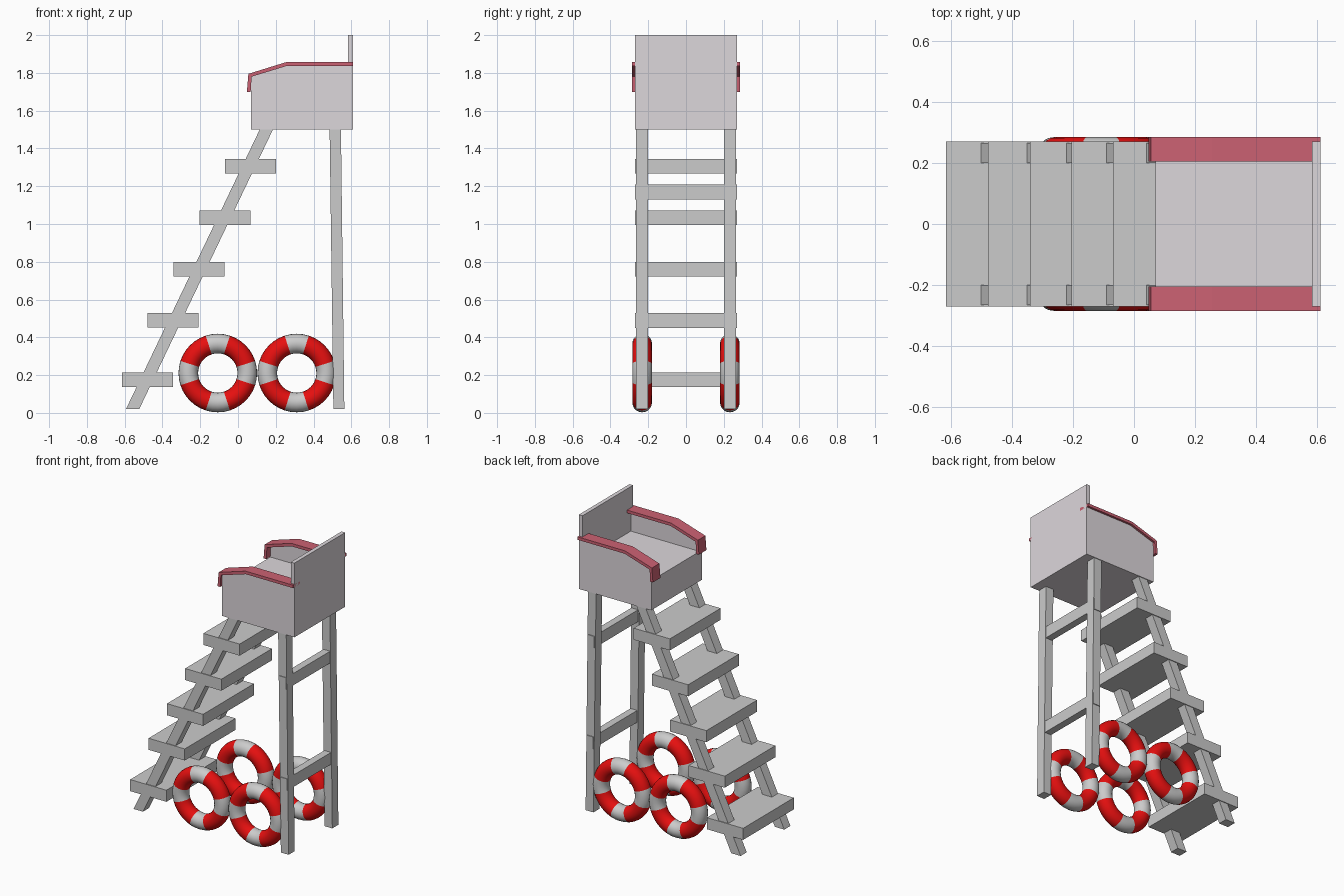
import bpy, bmesh, math

if "Cube" in bpy.data.objects:
    bpy.data.objects.remove(bpy.data.objects["Cube"])


def material(name, rgb):
    m = bpy.data.materials.new(name)
    m.diffuse_color = (*rgb, 1)
    m.use_nodes = True
    m.node_tree.nodes["Principled BSDF"].inputs["Base Color"].default_value = m.diffuse_color
    return m


PALE = material("pale_paint", (0.72, 0.68, 0.71))
PINK = material("armrest_pink", (0.6, 0.12, 0.17))
RED = material("ring_red", (0.8, 0.005, 0.005))
WHITE = material("ring_white", (0.7, 0.7, 0.7))


def prism(name, profile, y0, y1, mat=None):
    """Extrude an (x, z) profile from y0 to y1."""
    bm = bmesh.new()
    face = bm.faces.new([bm.verts.new((x, y0, z)) for x, z in profile])
    ext = bmesh.ops.extrude_face_region(bm, geom=[face])["geom"]
    verts = [v for v in ext if isinstance(v, bmesh.types.BMVert)]
    bmesh.ops.translate(bm, verts=verts, vec=(0, y1 - y0, 0))
    bmesh.ops.recalc_face_normals(bm, faces=bm.faces)
    me = bpy.data.meshes.new(name)
    bm.to_mesh(me)
    bm.free()
    ob = bpy.data.objects.new(name, me)
    bpy.context.collection.objects.link(ob)
    if mat:
        me.materials.append(mat)
    return ob


def box(name, x0, x1, z0, z1, y=0.27, mat=None):
    return prism(name, [(x0, z0), (x1, z0), (x1, z1), (x0, z1)], -y, y, mat)


def pair(name, profile, y0, y1, mat=None):
    """The same prism on both sides."""
    prism(name + "_left", profile, y0, y1, mat)
    prism(name + "_right", profile, -y1, -y0, mat)


def ring(name, x, y):
    """Life ring with four white bands."""
    bpy.ops.mesh.primitive_torus_add(
        major_segments=40, minor_segments=20, major_radius=0.156,
        minor_radius=0.052, location=(x, y, 0.211),
        rotation=(math.pi / 2, 0, 0))
    ob = bpy.context.object
    ob.name = name
    ob.data.materials.append(RED)
    ob.data.materials.append(WHITE)
    for p in ob.data.polygons:
        a = math.degrees(math.atan2(p.center.y, p.center.x)) % 90
        p.material_index = int(a < 18 or a > 72)
        p.use_smooth = True


# Seat: block, side walls, back board
box("seat", 0.07, 0.59, 1.5, 1.70, mat=PALE)
pair("seat_side", [(0.07, 1.5), (0.59, 1.5), (0.59, 1.84), (0.26, 1.84),
                   (0.07, 1.782)], 0.245, 0.27, PALE)
box("seat_back", 0.583, 0.61, 1.5, 2.0, mat=PALE)

# Bent armrests
pair("armrest", [(0.047, 1.70), (0.055, 1.795), (0.255, 1.857), (0.61, 1.857),
                 (0.61, 1.837), (0.258, 1.837), (0.072, 1.78), (0.067, 1.70)],
     0.205, 0.285, PINK)

# Sloping stringers and upright rear legs
pair("stair_stringer", [(-0.593, 0.02), (-0.523, 0.02), (0.185, 1.5),
                        (0.115, 1.5)], 0.2, 0.265)
pair("rear_leg", [(0.505, 0.02), (0.563, 0.02), (0.545, 1.5), (0.485, 1.5)],
     0.2, 0.265)

# Steps
for i, (x, z) in enumerate([(-0.48, 0.175), (-0.343, 0.49), (-0.206, 0.76),
                            (-0.07, 1.033), (0.066, 1.306)]):
    box(f"step_{i + 1}", x - 0.135, x + 0.135, z - 0.039, z + 0.039)

# Rear cross bars
box("lower_crossbar", 0.504, 0.554, 0.45, 0.53)
box("upper_crossbar", 0.497, 0.547, 1.13, 1.21)

# Four life rings
for side, y in (("left", 0.232), ("right", -0.232)):
    ring(f"front_life_ring_{side}", -0.107, y)
    ring(f"rear_life_ring_{side}", 0.311, y)
